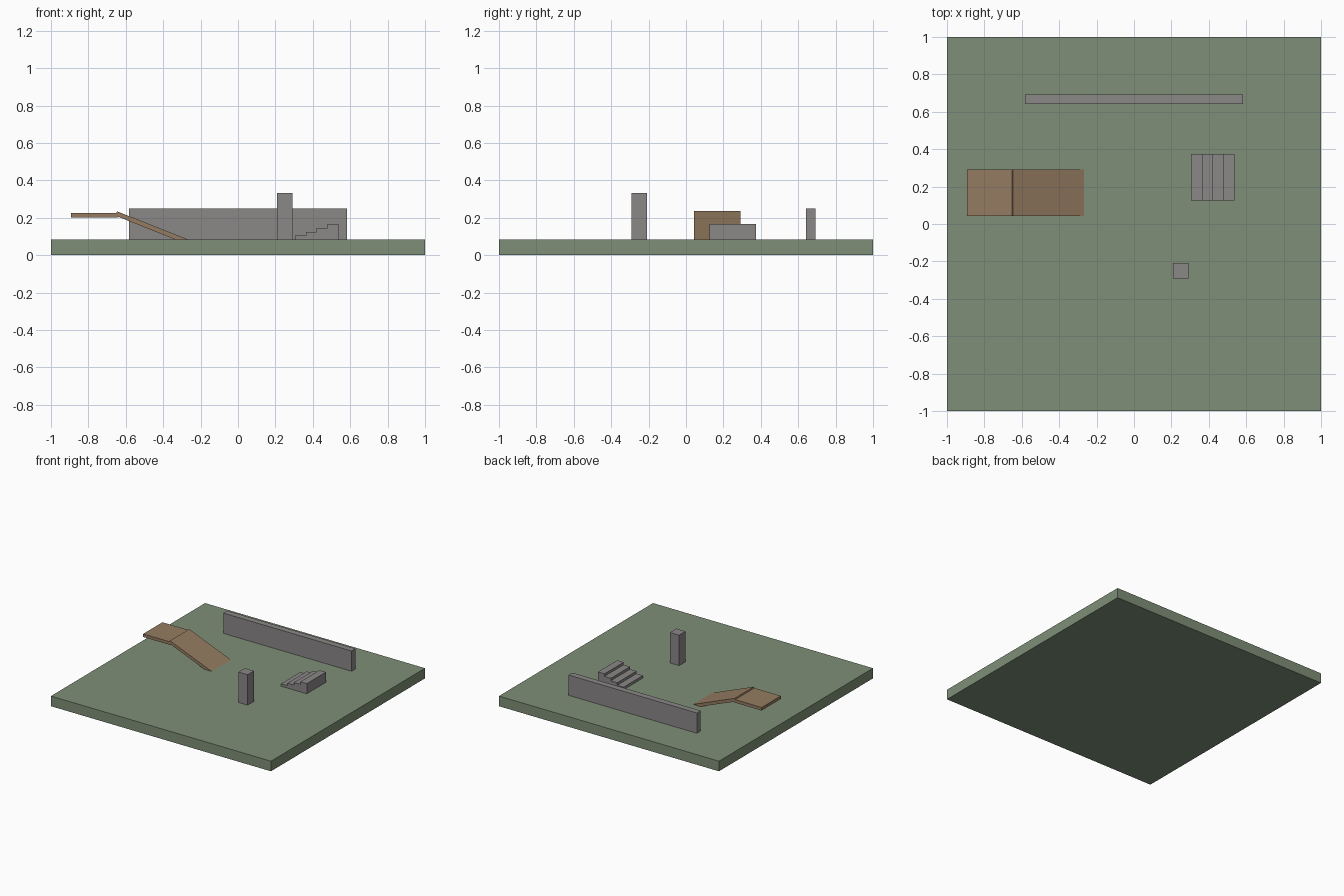
import bpy, bmesh, math
from mathutils import Matrix

if "Cube" in bpy.data.objects:
    bpy.data.objects.remove(bpy.data.objects["Cube"])

U = 1 / 12          # layout module
TOP = U             # top of the ground slab


def material(name, rgb):
    m = bpy.data.materials.new(name)
    m.diffuse_color = (*rgb, 1)
    m.use_nodes = True
    m.node_tree.nodes["Principled BSDF"].inputs["Base Color"].default_value = m.diffuse_color
    return m


GREEN = material("grass green", (0.209, 0.275, 0.184))
GREY = material("stone grey", (0.258, 0.242, 0.242))
WOOD = material("wood brown", (0.300, 0.202, 0.120))


def finish(name, bm, mat):
    bmesh.ops.recalc_face_normals(bm, faces=bm.faces)
    me = bpy.data.meshes.new(name)
    bm.to_mesh(me)
    bm.free()
    me.materials.append(mat)
    ob = bpy.data.objects.new(name, me)
    bpy.context.collection.objects.link(ob)
    return ob


def box(name, centre, size, mat, tilt=0):
    bm = bmesh.new()
    bmesh.ops.create_cube(bm, size=1, matrix=Matrix.Diagonal((*size, 1)))
    ob = finish(name, bm, mat)
    ob.location = centre
    ob.rotation_euler.y = tilt
    return ob


# Ground slab
box("ground_slab", (0, 0, TOP / 2), (2, 2, U), GREEN)

# Long wall and pillar
box("wall", (0, 8 * U, TOP + U), (14 * U, 0.6 * U, 2 * U), GREY)
box("pillar", (3 * U, -3 * U, TOP + 1.5 * U), (U, U, 3 * U), GREY)

# Ramp and its landing
box("ramp", (-5.5 * U, 2 * U, TOP + 0.75 * U), (5 * U, 3 * U, 0.3 * U), WOOD, 0.38)
box("landing", (-9.2 * U, 2 * U, 0.2125), (3 * U, 3 * U, 0.3 * U), WOOD)

# Stairs: stepped profile extruded along y
x0, run, rise, steps = 3.65 * U, 0.7 * U, 0.25 * U, 4
profile = [(x0, TOP)]
for i in range(steps):
    z = TOP + (i + 1) * rise
    profile += [(x0 + i * run, z), (x0 + (i + 1) * run, z)]
profile.append((x0 + steps * run, TOP))
bm = bmesh.new()
side = bm.faces.new([bm.verts.new((x, 1.5 * U, z)) for x, z in profile])
ext = bmesh.ops.extrude_face_region(bm, geom=[side], use_keep_orig=True)
verts = [v for v in ext["geom"] if isinstance(v, bmesh.types.BMVert)]
bmesh.ops.translate(bm, verts=verts, vec=(0, 3 * U, 0))
finish("stairs", bm, GREY)
